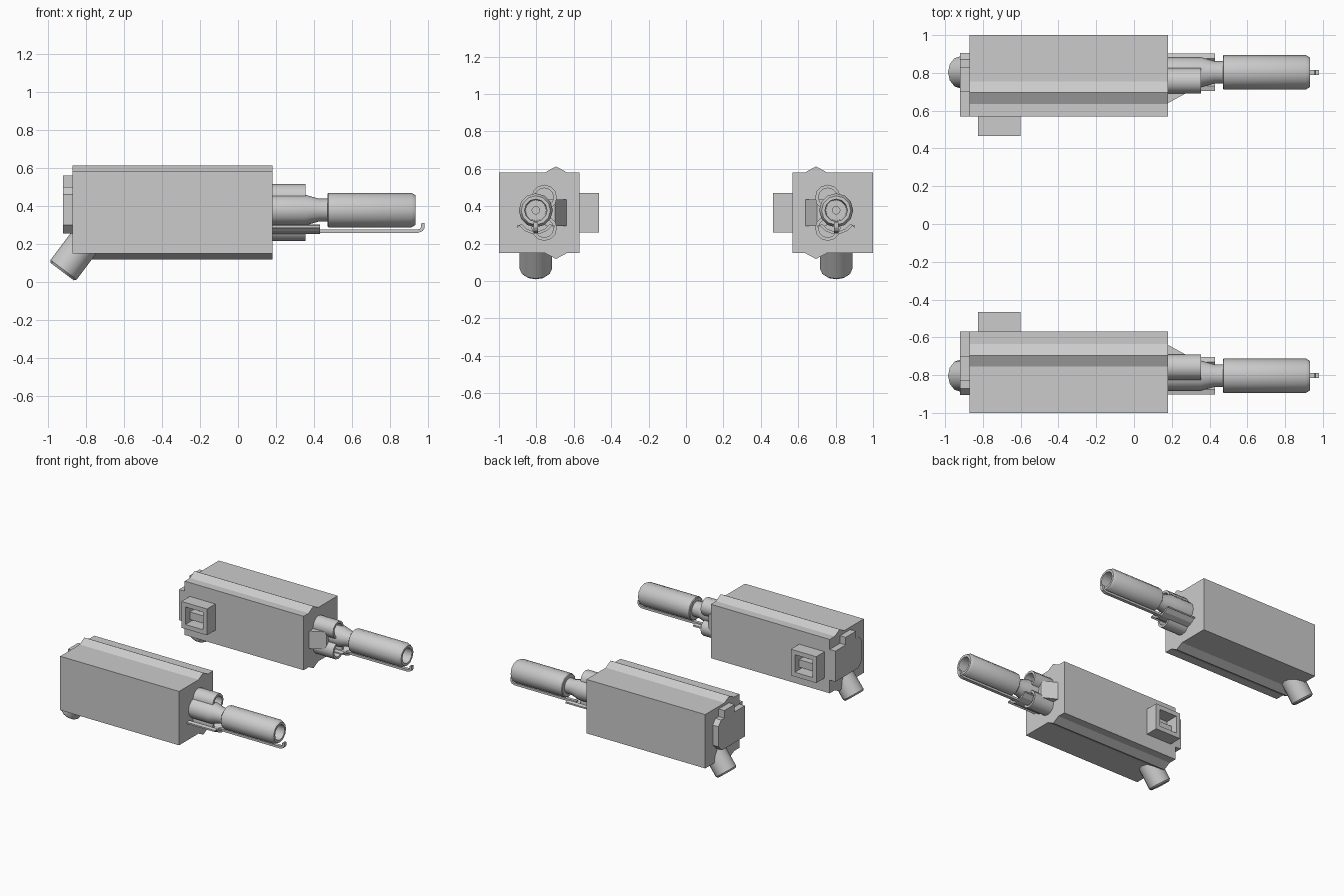
import bpy, bmesh
from math import sin, cos, pi, radians
from mathutils import Vector

if "Cube" in bpy.data.objects:
    bpy.data.objects.remove(bpy.data.objects["Cube"])

CY, CZ = -0.803, 0.378   # barrel axis


def finish(name, bm, smooth=False):
    """Turn a bmesh into an object mirrored to the other pod."""
    bmesh.ops.recalc_face_normals(bm, faces=bm.faces)
    me = bpy.data.meshes.new(name)
    bm.to_mesh(me)
    bm.free()
    ob = bpy.data.objects.new(name, me)
    bpy.context.collection.objects.link(ob)
    if smooth:
        bpy.ops.object.select_all(action='DESELECT')
        ob.select_set(True)
        bpy.context.view_layer.objects.active = ob
        bpy.ops.object.shade_smooth_by_angle(angle=radians(38))
    m = ob.modifiers.new("mirror", 'MIRROR')
    m.use_axis = (False, True, False)
    m.use_clip = False
    m.use_mirror_merge = False
    return ob


def prism(name, outline, a, b, to3d, smooth=False):
    """Extrude a 2D outline between a and b."""
    bm = bmesh.new()
    ends = [[bm.verts.new(to3d(p, q, t)) for p, q in outline] for t in (a, b)]
    n = len(outline)
    bm.faces.new(ends[0])
    bm.faces.new(ends[1])
    for i in range(n):
        j = (i + 1) % n
        bm.faces.new((ends[0][i], ends[0][j], ends[1][j], ends[1][i]))
    return finish(name, bm, smooth)


def along_x(p, q, t):
    return (t, p, q)


def lathe(name, profile, base, axis=(1, 0, 0), segs=12, ring=False):
    """Revolve (distance, radius) points about an axis; ring closes the profile."""
    bm = bmesh.new()
    ax = Vector(axis).normalized()
    u = Vector((0, 1, 0))
    v = ax.cross(u)
    rows = []
    for d, r in profile:
        rows.append([bm.verts.new(Vector(base) + ax * d + r * (
            u * cos(2 * pi * k / segs) + v * sin(2 * pi * k / segs)))
            for k in range(segs)])
    pairs = list(zip(rows, rows[1:]))
    if ring:
        pairs.append((rows[-1], rows[0]))
    else:
        bm.faces.new(rows[0])
        bm.faces.new(rows[-1])
    for r0, r1 in pairs:
        for k in range(segs):
            j = (k + 1) % segs
            bm.faces.new((r0[k], r0[j], r1[j], r1[k]))
    return finish(name, bm, True)


def box(name, x0, x1, y0, y1, z0, z1):
    return prism(name, [(y0, z0), (y1, z0), (y1, z1), (y0, z1)], x0, x1, along_x)


# Pod housing with ridges above and below
prism("housing", [(-1, 0.15), (-0.755, 0.15), (-0.695, 0.118), (-0.635, 0.15),
                  (-0.57, 0.15), (-0.57, 0.58), (-0.635, 0.58), (-0.695, 0.613),
                  (-0.755, 0.58), (-1, 0.58)], -0.87, 0.18, along_x)

# Stepped rear plate
prism("rear_plate", [(-0.86, 0.255), (-0.57, 0.255), (-0.57, 0.5), (-0.70, 0.5),
                     (-0.70, 0.56), (-0.83, 0.56), (-0.83, 0.5), (-0.87, 0.5),
                     (-0.905, 0.46), (-0.905, 0.30)], -0.92, -0.86, along_x)

# Slanted tube under the rear
lathe("rear_tube", [(0, 0.076), (0.012, 0.086), (0.30, 0.086)],
      (-0.923, CY, 0.055), (0.6, 0, 0.8), segs=12)

# Open feed box with a block inside
x0, x1, z0, z1, w = -0.825, -0.6, 0.26, 0.47, 0.035
box("feed_side_rear", x0, x0 + w, -0.58, -0.465, z0, z1)
box("feed_side_front", x1 - w, x1, -0.58, -0.465, z0, z1)
box("feed_bottom", x0 + w, x1 - w, -0.58, -0.465, z0, z0 + w)
box("feed_top", x0 + w, x1 - w, -0.58, -0.465, z1 - w, z1)
box("feed_block", x0 + w, x1 - w, -0.58, -0.52, 0.315, 0.375)

# Receiver tapering into the neck, then the hollow barrel
lathe("receiver", [(0.15, 0.08), (0.355, 0.08), (0.425, 0.06), (0.49, 0.06)], (0, CY, CZ))
lathe("barrel", [(0.47, 0.085), (0.475, 0.091), (0.91, 0.091), (0.932, 0.078),
                 (0.932, 0.06), (0.70, 0.055), (0.70, 0.02), (0.47, 0.02)],
      (0, CY, CZ), ring=True)

# Guide tubes above and below the receiver
for name, z in (("upper_guide", 0.447), ("lower_guide", 0.283)):
    lathe(name, [(0.16, 0.068), (0.355, 0.068), (0.355, 0.05), (0.16, 0.05)],
          (0, -0.758, z), ring=True)

# Curved cradle with flared edges
ang = [radians(a) for a in range(-145, -34, 22)]
inner = [(CY + 0.09 * cos(a), 0.355 + 0.09 * sin(a)) for a in ang]
outer = [(CY + 0.105 * cos(a), 0.355 + 0.105 * sin(a)) for a in ang]
prism("cradle", [(CY - 0.1, 0.297)] + inner + [(CY + 0.1, 0.297), (CY + 0.1, 0.285)]
      + outer[::-1] + [(CY - 0.1, 0.285)], 0.17, 0.43, along_x)

# Wedge beside the receiver
prism("side_wedge", [(0.17, -0.64), (0.18, -0.64), (0.29, -0.70), (0.29, -0.75), (0.17, -0.75)],
      0.295, 0.435, lambda p, q, t: (p, q, t))

# Hooked rod under the barrel
prism("hook_rod", [(0.40, 0.258), (0.945, 0.258), (0.97, 0.268), (0.98, 0.285), (0.98, 0.312),
                   (0.962, 0.308), (0.962, 0.29), (0.955, 0.28), (0.94, 0.276), (0.40, 0.276)],
      CY - 0.013, CY + 0.013, lambda p, q, t: (p, t, q))
